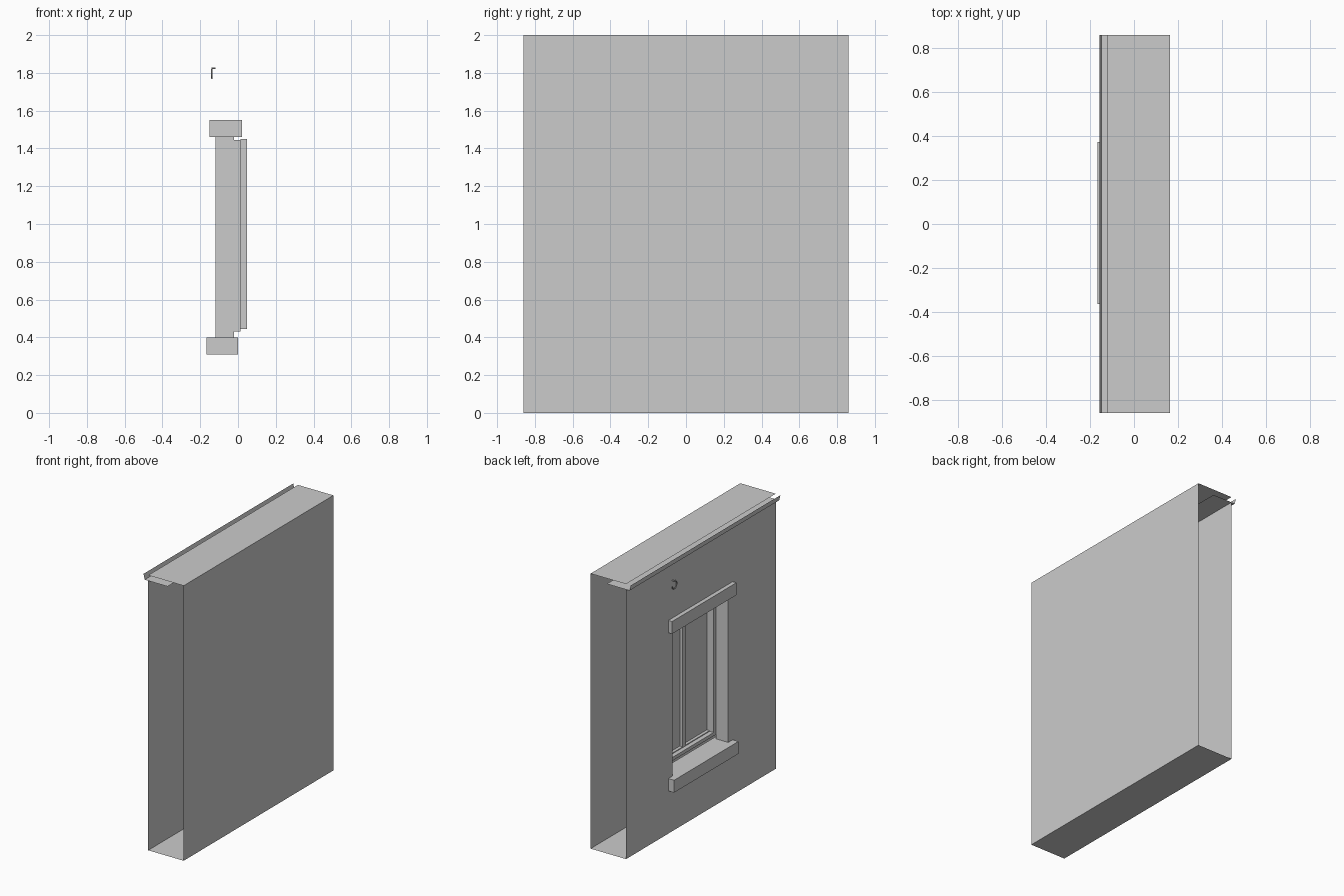
import bpy, math

if "Cube" in bpy.data.objects:
    bpy.data.objects.remove(bpy.data.objects["Cube"])

Y = 0.86               # half length of the wall
X0, X1 = -0.12, 0.165  # outer (window) skin and inner skin
YA, YB = -0.314, 0.327 # window opening
ZA, ZB = 0.40, 1.46


def make(name, verts, faces):
    me = bpy.data.meshes.new(name)
    me.from_pydata(verts, [], faces)
    me.update()
    ob = bpy.data.objects.new(name, me)
    bpy.context.collection.objects.link(ob)
    return ob


def strip(name, profile, ya=-Y, yb=Y):
    """Open sheet: an (x, z) profile extruded along y."""
    n = len(profile)
    verts = [(x, y, z) for y in (ya, yb) for x, z in profile]
    return make(name, verts, [(i, i + 1, n + i + 1, n + i) for i in range(n - 1)])


def boxes(name, specs):
    """One object from boxes given as x, y and z ranges."""
    verts, faces = [], []
    for xa, xb, ya, yb, za, zb in specs:
        b = len(verts)
        verts += [(x, y, z) for x in (xa, xb) for y in (ya, yb) for z in (za, zb)]
        faces += [tuple(b + i for i in f) for f in
                  ((0, 1, 3, 2), (4, 6, 7, 5), (0, 4, 5, 1),
                   (2, 3, 7, 6), (0, 2, 6, 4), (1, 5, 7, 3))]
    return make(name, verts, faces)


def frame(name, xa, xb, ya, yb, za, zb, w):
    """Rectangular frame with bars of width w."""
    return boxes(name, [(xa, xb, ya, ya + w, za, zb), (xa, xb, yb - w, yb, za, zb),
                        (xa, xb, ya + w, yb - w, za, za + w),
                        (xa, xb, ya + w, yb - w, zb - w, zb)])


# Inner skin, floor and roof sheets, ends left open
strip("inner_wall", [(X1, 0), (X1, 2)])
strip("floor_sheet", [(X1, 0), (X0, 0)])
strip("roof_sheet", [(X0, 2), (X1, 2)])

# Gutter under the roof with a steep outer lip
strip("gutter", [(0.035, 1.96), (-0.148, 1.96), (-0.158, 2.0)])

# Outer skin with the window opening and its reveals
ys, zs = (-Y, YA, YB, Y), (0, ZA, ZB, 1.96)
verts = [(X0, y, z) for z in zs for y in ys]
faces = [(r * 4 + c, r * 4 + 4 + c, r * 4 + 5 + c, r * 4 + 1 + c)
         for r in range(3) for c in range(3) if (r, c) != (1, 1)]
verts += [(-0.02, y, z) for y, z in ((YA, ZA), (YB, ZA), (YB, ZB), (YA, ZB))]
hole = (5, 6, 10, 9)
faces += [(hole[i], hole[(i + 1) % 4], 16 + (i + 1) % 4, 16 + i) for i in (1, 2, 3)]
make("outer_wall", verts, faces)

# Sill and lintel
boxes("window_sill", [(-0.166, 0.0, -0.365, 0.374, 0.31, 0.40)])
boxes("window_lintel", [(-0.15, 0.02, -0.365, 0.374, 1.46, 1.55)])

# Window frame, two sashes and panes
mid = (YA + YB) / 2
frame("window_frame", -0.02, 0.012, YA, YB, 0.43, 1.445, 0.025)
for name, a, b in (("right_sash", YA + 0.01, mid), ("left_sash", mid, YB - 0.01)):
    frame(name, 0.012, 0.048, a, b, 0.445, 1.45, 0.016)
    strip(name + "_pane", [(0.034, 0.46), (0.034, 1.435)], a + 0.014, b - 0.014)

# Small wall hook beside the window
cu = bpy.data.curves.new("wall_hook", 'CURVE')
cu.dimensions = '3D'
cu.bevel_depth = 0.004
cu.bevel_resolution = 1
pts = [(X0, 0.33, 1.825), (-0.135, 0.33, 1.825)]
for i in range(9):
    t = math.radians(90 - i * 32)
    pts.append((-0.138, 0.33 - 0.028 * math.cos(t), 1.797 + 0.028 * math.sin(t)))
sp = cu.splines.new('POLY')
sp.points.add(len(pts) - 1)
for p, co in zip(sp.points, pts):
    p.co = (*co, 1)
bpy.context.collection.objects.link(bpy.data.objects.new("wall_hook", cu))
